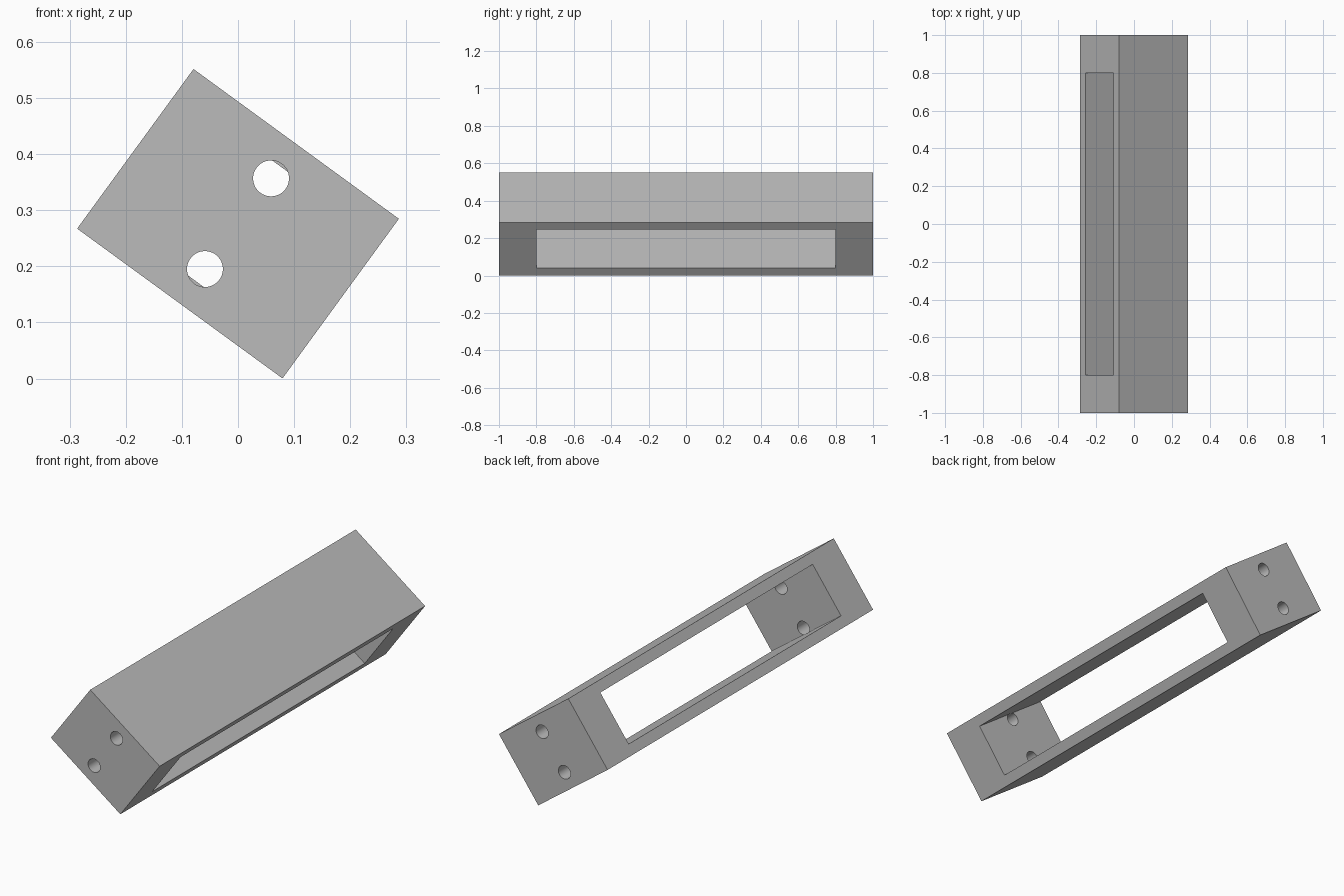
import bpy
import math
from mathutils import Matrix

default = bpy.data.objects.get("Cube")
if default:
    bpy.data.objects.remove(default, do_unlink=True)

WIDTH, LENGTH, THICK = 0.453, 2.0, 0.352
SLOT_LENGTH, SLOT_HEIGHT = 1.6, 0.254
HOLE_RADIUS, HOLE_OFFSET = 0.032, 0.1
TILT, CENTRE_Z = math.radians(36.1), 0.276

grey = bpy.data.materials.new("plain grey")
grey.use_nodes = True
grey.diffuse_color = (0.5, 0.5, 0.5, 1)
grey.node_tree.nodes["Principled BSDF"].inputs["Base Color"].default_value = grey.diffuse_color


def box(name, size):
    bpy.ops.mesh.primitive_cube_add(size=1)
    ob = bpy.context.object
    ob.name = name
    ob.data.transform(Matrix.Diagonal((*size, 1)))
    ob.data.materials.append(grey)
    return ob


def cut(target, cutter):
    mod = target.modifiers.new("cut", "BOOLEAN")
    mod.operation = "DIFFERENCE"
    mod.solver = "EXACT"
    mod.object = cutter
    bpy.context.view_layer.objects.active = target
    bpy.ops.object.modifier_apply(modifier=mod.name)
    bpy.data.objects.remove(cutter, do_unlink=True)


# Solid block with a long slot running through it from side to side
body = box("slotted_block", (WIDTH, LENGTH, THICK))
cut(body, box("slot_cutter", (WIDTH * 2, SLOT_LENGTH, SLOT_HEIGHT)))

# Two round holes through each end wall, just breaking into the slot
depth = 0.3
for end in (-1, 1):
    for side in (-1, 1):
        y = end * (SLOT_LENGTH / 2 - 0.0005 + depth / 2)
        bpy.ops.mesh.primitive_cylinder_add(
            vertices=48, radius=HOLE_RADIUS, depth=depth,
            location=(0, y, side * HOLE_OFFSET), rotation=(math.pi / 2, 0, 0))
        hole = bpy.context.object
        hole.name = "hole_cutter"
        hole.data.materials.append(grey)
        cut(body, hole)

# Tip the block onto its lower edge
body.rotation_euler = (0, TILT, 0)
body.location.z = CENTRE_Z
bpy.ops.object.select_all(action="DESELECT")
body.select_set(True)
bpy.context.view_layer.objects.active = body
bpy.ops.object.shade_smooth_by_angle(angle=math.radians(30))
